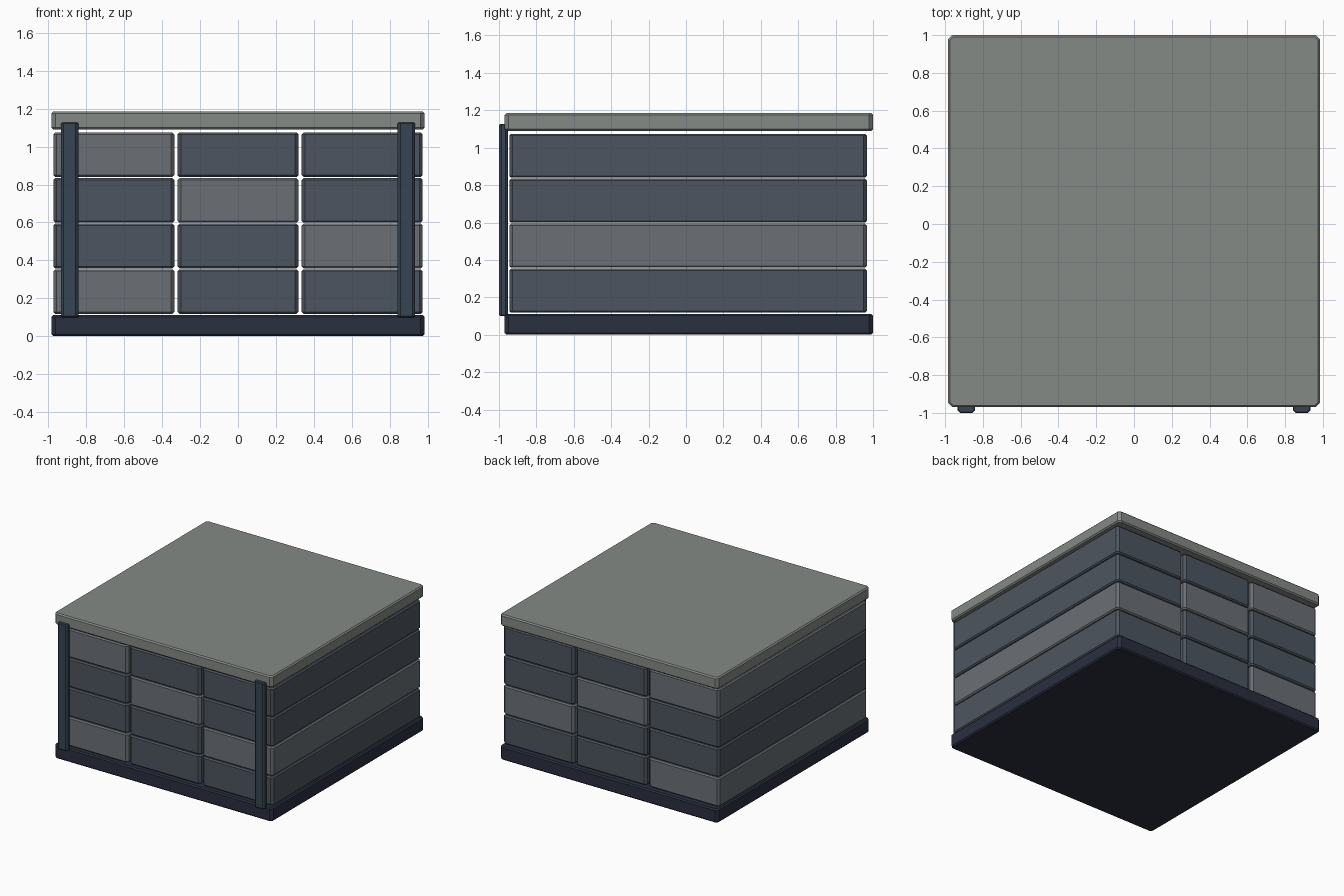
import bpy, bmesh

if "Cube" in bpy.data.objects:
    bpy.data.objects.remove(bpy.data.objects["Cube"])


def material(name, rgb):
    # sRGB 0-255 to linear
    m = bpy.data.materials.new(name)
    m.diffuse_color = [(c / 255) ** 2.2 for c in rgb] + [1]
    m.use_nodes = True
    m.node_tree.nodes["Principled BSDF"].inputs["Base Color"].default_value = m.diffuse_color
    return m


def slab(name, xr, yr, zr, corner, rim, mat):
    """Box with chamfered upright edges and a finer chamfer round top and bottom."""
    bm = bmesh.new()
    bmesh.ops.create_cube(bm, size=1)
    for v in bm.verts:
        for i, (lo, hi) in enumerate((xr, yr, zr)):
            v.co[i] = lo if v.co[i] < 0 else hi

    def upright(e):
        return abs(e.verts[0].co.z - e.verts[1].co.z) > 1e-4

    bmesh.ops.bevel(bm, geom=[e for e in bm.edges if upright(e)], offset=corner,
                    segments=1, affect='EDGES', clamp_overlap=True)
    bmesh.ops.bevel(bm, geom=[e for e in bm.edges if not upright(e)], offset=rim,
                    segments=1, affect='EDGES', clamp_overlap=True)
    bmesh.ops.recalc_face_normals(bm, faces=bm.faces[:])
    mesh = bpy.data.meshes.new(name)
    bm.to_mesh(mesh)
    bm.free()
    mesh.materials.append(mat)
    ob = bpy.data.objects.new(name, mesh)
    bpy.context.collection.objects.link(ob)
    return ob


base_mat = material("base_navy", (46, 51, 66))
top_mat = material("top_grey", (132, 136, 133))
post_mat = material("post_blue", (58, 71, 84))
dark_mat = material("block_dark", (78, 86, 96))
light_mat = material("block_light", (106, 111, 117))

# base plate and lid
plate_x, plate_y = (-0.984, 0.984), (-0.97, 1.0)
slab("base_plate", plate_x, plate_y, (0, 0.112), 0.022, 0.01, base_mat)
slab("top_plate", plate_x, plate_y, (1.09, 1.185), 0.022, 0.01, top_mat)

# stacked full-depth blocks, 3 columns by 4 rows, a few in a lighter grey
light_blocks = {(0, 0), (2, 1), (1, 2), (0, 3)}
for row in range(4):
    z = 0.118 + 0.2405 * row
    for col in range(3):
        x = (col - 1) * 0.655
        slab(f"block_row{row + 1}_column{col + 1}", (x - 0.319, x + 0.319),
             (-0.945, 0.968), (z, z + 0.235), 0.018, 0.01,
             light_mat if (col, row) in light_blocks else dark_mat)

# front corner posts
for side, x in (("left", -0.888), ("right", 0.888)):
    slab(f"front_post_{side}", (x - 0.046, x + 0.046), (-1.0, -0.951),
         (0.1, 1.127), 0.014, 0.006, post_mat)
